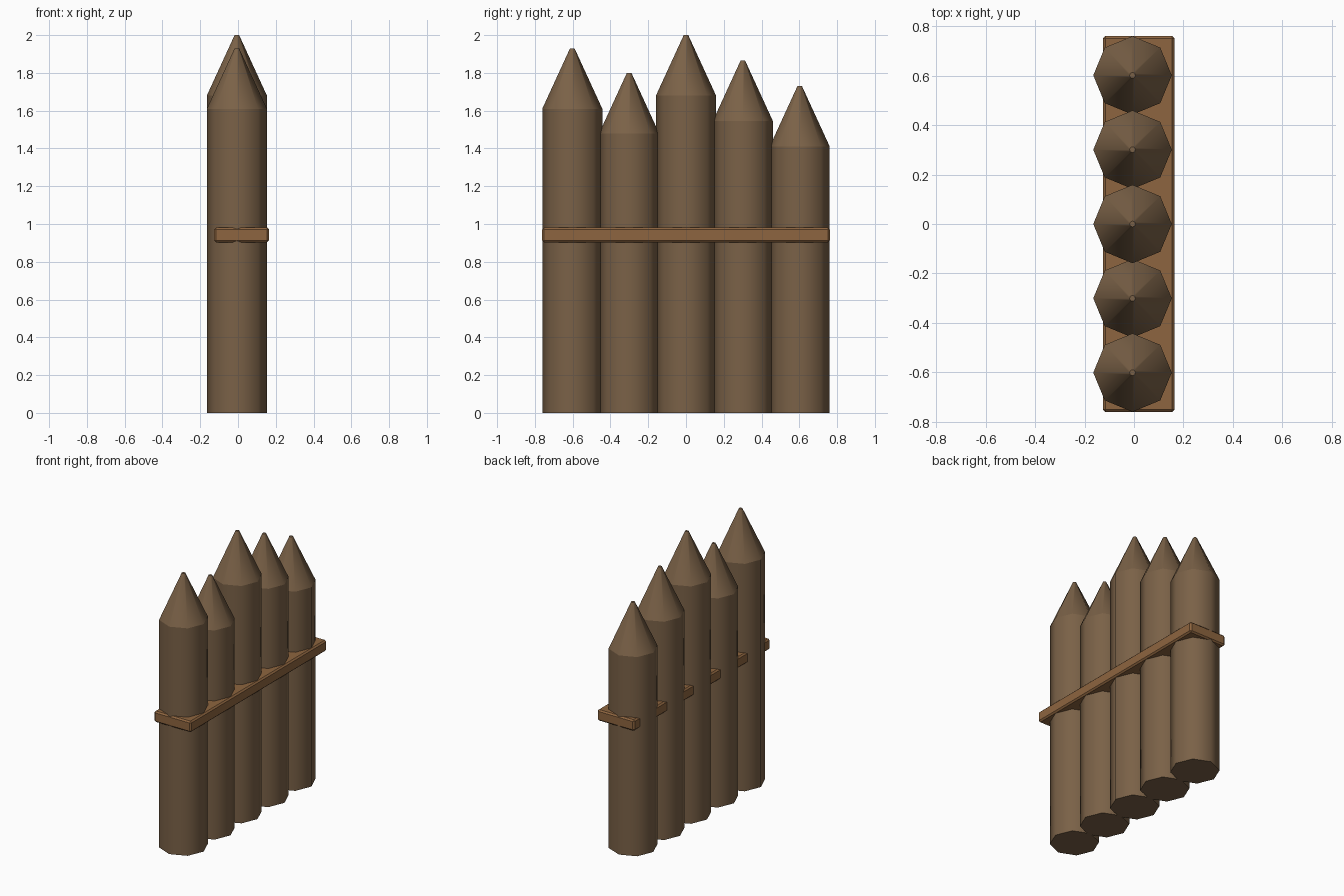
import bpy, bmesh, math

if "Cube" in bpy.data.objects:
    bpy.data.objects.remove(bpy.data.objects["Cube"])


def material(name, rgb):
    m = bpy.data.materials.new(name)
    m.diffuse_color = (*rgb, 1)
    m.use_nodes = True
    m.node_tree.nodes["Principled BSDF"].inputs["Base Color"].default_value = m.diffuse_color
    return m


def finish(bm, name, mat):
    bmesh.ops.recalc_face_normals(bm, faces=bm.faces)
    mesh = bpy.data.meshes.new(name)
    bm.to_mesh(mesh)
    bm.free()
    mesh.materials.append(mat)
    obj = bpy.data.objects.new(name, mesh)
    bpy.context.collection.objects.link(obj)
    return obj


LOG_WOOD = material("log brown", (0.195, 0.120, 0.063))
PLANK_WOOD = material("plank brown", (0.270, 0.130, 0.050))
SIDES, RADIUS, TIP_RADIUS, TIP_HEIGHT, LOG_X = 8, 0.159, 0.012, 0.32, -0.006


def log(name, y, top):
    """Eight-sided post with a sharpened end, smooth around, crisp at the rings."""
    bm = bmesh.new()
    rings = []
    for r, z in ((RADIUS, 0), (RADIUS, top - TIP_HEIGHT), (TIP_RADIUS, top)):
        rings.append([bm.verts.new((LOG_X + r * math.cos(math.tau * i / SIDES),
                                    y + r * math.sin(math.tau * i / SIDES), z))
                      for i in range(SIDES)])
    for low, high in zip(rings, rings[1:]):
        for i in range(SIDES):
            j = (i + 1) % SIDES
            bm.faces.new((low[i], low[j], high[j], high[i])).smooth = True
    bm.faces.new(rings[0])
    bm.faces.new(rings[-1])
    # Ring edges stay sharp
    for e in bm.edges:
        if any(set(e.verts) <= set(ring) for ring in rings):
            e.smooth = False
    return finish(bm, name, LOG_WOOD)


# Row of sharpened logs, front to back
for n, top in enumerate((1.93, 1.80, 2.0, 1.865, 1.73)):
    log(f"log_{n + 1}", (n - 2) * 0.301, top)

# Cross plank running through the logs, with chamfered edges
bm = bmesh.new()
bmesh.ops.create_cube(bm, size=1)
for v in bm.verts:
    v.co.x = 0.019 + v.co.x * 0.290
    v.co.y *= 1.524
    v.co.z = 0.942 + v.co.z * 0.078
bmesh.ops.bevel(bm, geom=bm.edges[:], offset=0.01, segments=1, affect='EDGES')
finish(bm, "cross_plank", PLANK_WOOD)
